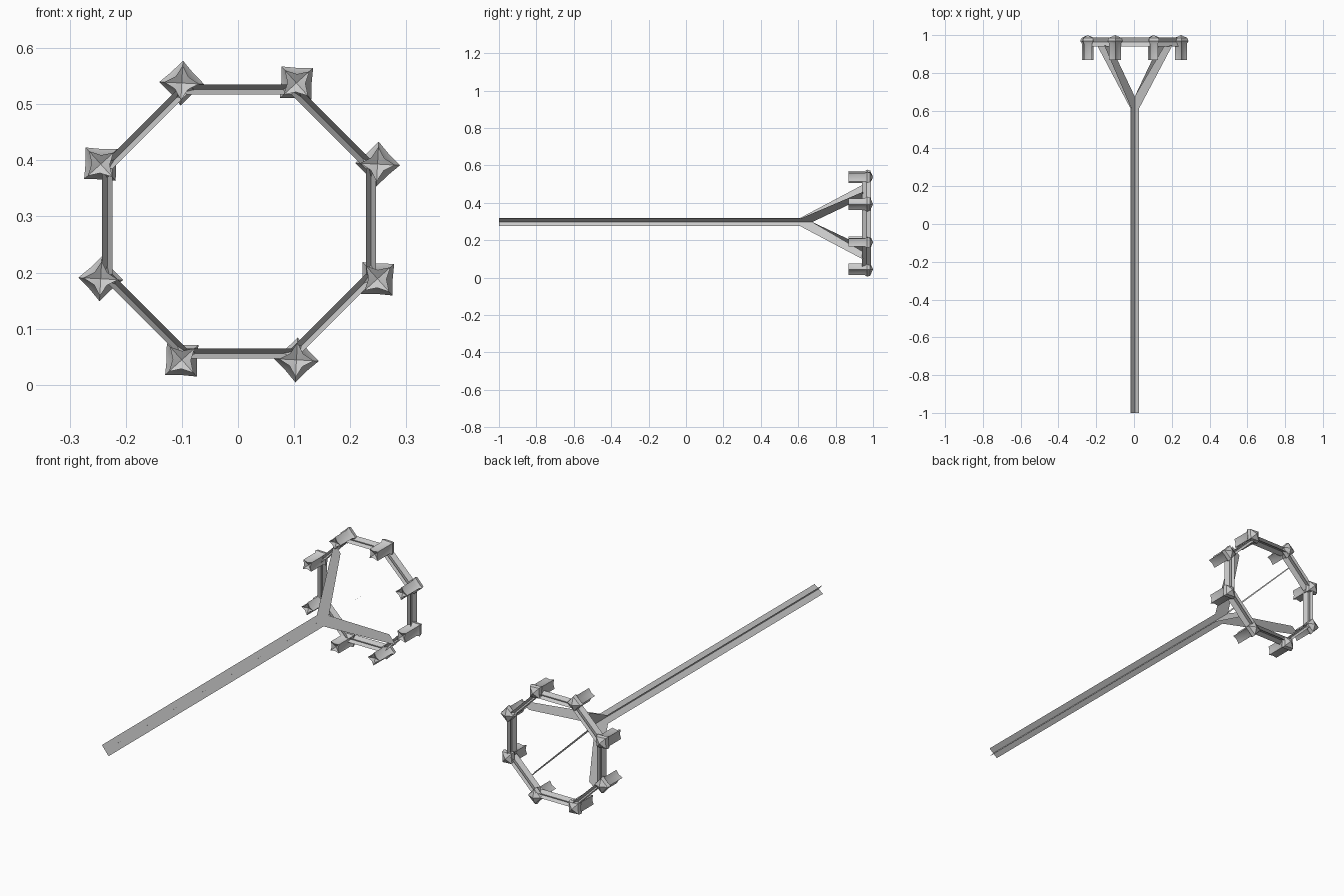
import bpy, math
from mathutils import Vector

if "Cube" in bpy.data.objects:
    bpy.data.objects.remove(bpy.data.objects["Cube"])

CX, CZ = 0.002, 0.291           # axis of the ring
AX = Vector((0.004, 0, 0.297))  # axis of the pole
TILT = math.radians(39)         # roll of the crossed blades


def make(name, verts, faces, smooth=False):
    me = bpy.data.meshes.new(name)
    me.from_pydata([tuple(v) for v in verts], [], faces)
    me.update()
    ob = bpy.data.objects.new(name, me)
    bpy.context.collection.objects.link(ob)
    if smooth:
        bpy.context.view_layer.objects.active = ob
        ob.select_set(True)
        bpy.ops.object.shade_smooth_by_angle(angle=math.radians(40))
        ob.select_set(False)
    return ob


def polar(r, a, y, cx, cz):
    return Vector((cx + r * math.cos(a), y, cz + r * math.sin(a)))


# Pole: two crossed flat blades
verts, faces = [], []
for k in range(2):
    a = TILT + k * math.pi / 2
    n = len(verts)
    for r, y in ((-0.028, -1), (0.028, -1), (0.028, 0.64), (-0.028, 0.64)):
        verts.append(polar(r, a, y, AX.x, AX.z))
    faces.append((n, n + 1, n + 2, n + 3))
make("pole", verts, faces)

# Struts: four flat ribbons fanning out from the pole to the ring
for k in range(4):
    a = TILT + k * math.pi / 2
    prof = ((0, 0.61), (0.028, 0.61), (0.256, 0.945), (0.203, 0.945), (0, 0.675))
    make(f"strut_{k + 1}", [polar(r, a, y, AX.x, AX.z) for r, y in prof],
         [tuple(range(5))])

# Ring: octagon with a crossed-blade section
verts, faces = [], []
C = math.cos(math.pi / 8)
for k in range(8):
    a = math.pi / 8 + k * math.pi / 4
    for r, y in ((0.226, 0.94), (0.244, 0.988), (0.244, 0.94), (0.226, 0.988)):
        verts.append(polar(r / C, a, y, CX, CZ))
    i, j = 4 * k, 4 * ((k + 1) % 8)
    faces += [(i, i + 1, j + 1, j), (i + 2, i + 3, j + 3, j + 2)]
make("ring", verts, faces)

# Lamps: fluted square posts with a flared pyramid cap, one per ring corner
SECTIONS = ((0.868, 0.031, 0.016), (0.955, 0.031, 0.016),
            (0.968, 0.040, 0.027), (0.985, 0.034, 0.024))
for k in range(8):
    base = math.pi / 8 + k * math.pi / 4
    c = polar(0.267, base, 0, CX, CZ)
    verts, faces = [], []
    for y, corner, mid in SECTIONS:
        for s in range(8):
            a = base + math.radians(-25.5) + s * math.pi / 4
            verts.append(polar(mid if s % 2 else corner, a, y, c.x, c.z))
    front, back = len(verts), len(verts) + 1
    verts += [(c.x, 0.878, c.z), (c.x, 1.0, c.z)]
    for s in range(8):
        t = (s + 1) % 8
        for q in range(3):
            faces.append((8 * q + s, 8 * q + 8 + s, 8 * q + 8 + t, 8 * q + t))
        faces.append((s, t, front))
        faces.append((24 + s, back, 24 + t))
    make(f"lamp_{k + 1}", verts, faces, True)
